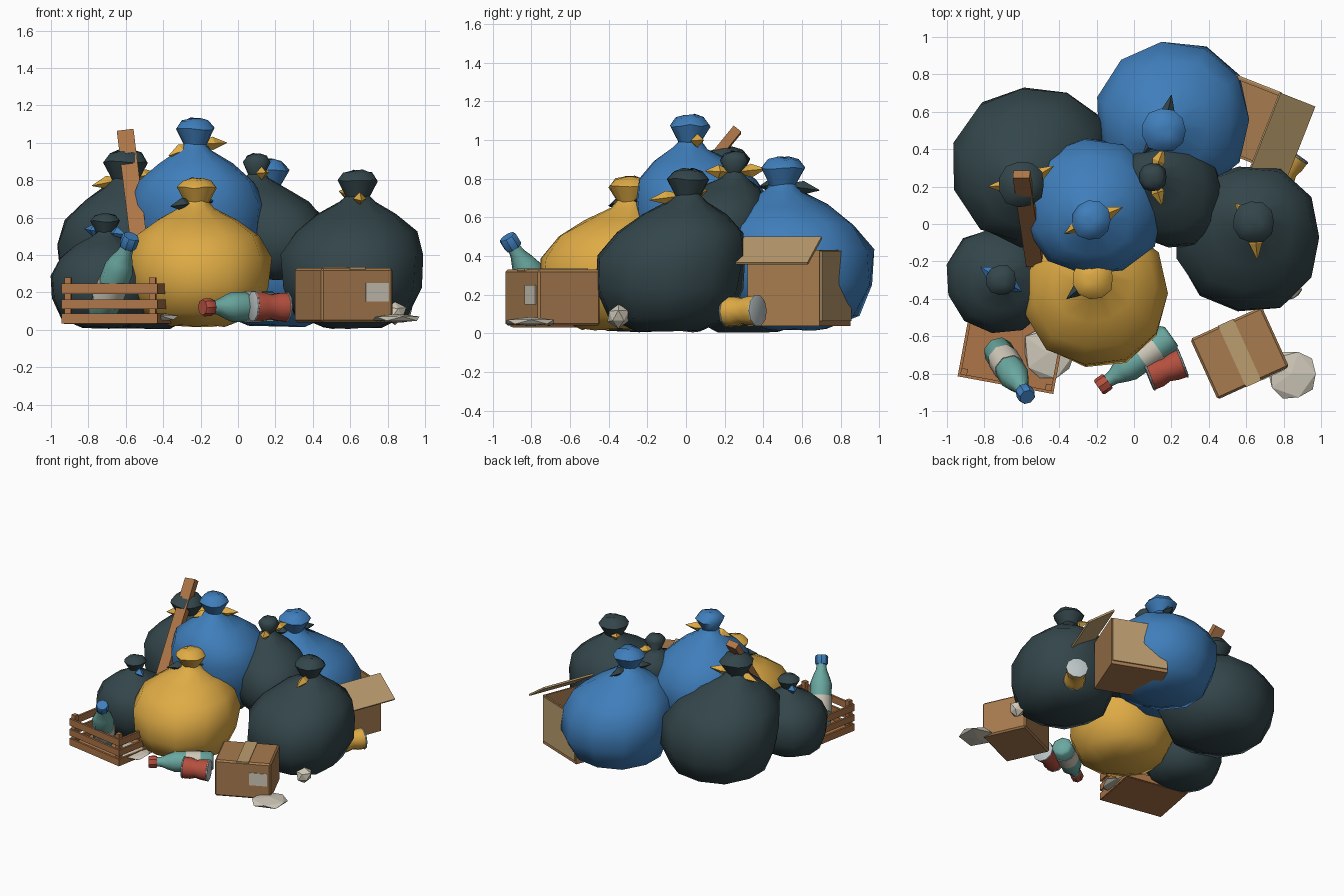
import bpy, bmesh, math, random
from mathutils import Vector, Matrix

if "Cube" in bpy.data.objects:
    bpy.data.objects.remove(bpy.data.objects["Cube"])
random.seed(4)
V = Vector
COL = dict(dark=(.033, .06, .068), blue=(.05, .21, .5), gold=(.74, .41, .06), card=(.39, .2, .078),
           tan=(.5, .34, .16), wood=(.42, .18, .065), teal=(.145, .39, .35), red=(.46, .08, .05),
           silver=(.5, .55, .56), cream=(.62, .58, .48))
MATS = {}
for k, c in COL.items():
    MATS[k] = bpy.data.materials.new(k)
    MATS[k].diffuse_color = (*c, 1)


def finish(bm, name, col, mat=Matrix(), smooth=0):
    bmesh.ops.recalc_face_normals(bm, faces=bm.faces[:])
    me = bpy.data.meshes.new(name)
    bm.to_mesh(me)
    bm.free()
    ob = bpy.data.objects.new(name, me)
    bpy.context.collection.objects.link(ob)
    ob.matrix_world = mat
    me.materials.append(MATS[col])
    if smooth:
        bpy.ops.object.select_all(action='DESELECT')
        ob.select_set(True)
        bpy.context.view_layer.objects.active = ob
        bpy.ops.object.shade_smooth_by_angle(angle=math.radians(smooth))
    return ob


def lathe(name, col, prof, n, mat=Matrix(), smooth=35, warp=None):
    """Spin (radius, height) points around z, capping both ends."""
    bm = bmesh.new()
    rings = []
    for r, z in prof:
        ring = []
        for i in range(n):
            a = 2 * math.pi * i / n
            p = V((r * math.cos(a), r * math.sin(a), z))
            ring.append(bm.verts.new(warp(p) if warp else p))
        rings.append(ring)
    for a, b in zip(rings, rings[1:]):
        for i in range(n):
            j = (i + 1) % n
            bm.faces.new((a[i], a[j], b[j], b[i]))
    bm.faces.new(rings[0][::-1])
    bm.faces.new(rings[-1])
    return finish(bm, name, col, mat, smooth)


def box(name, col, size, loc, mat=Matrix(), bevel=0):
    bm = bmesh.new()
    bmesh.ops.create_cube(bm, size=1, matrix=Matrix.Translation(loc) @ Matrix.Diagonal((*size, 1)))
    if bevel:
        bmesh.ops.bevel(bm, geom=bm.edges[:], offset=bevel, segments=1, affect='EDGES')
    return finish(bm, name, col, mat)


def along(a, b):
    """Frame at a with z pointing to b."""
    return Matrix.Translation(a) @ (V(b) - V(a)).to_track_quat('Z', 'Y').to_matrix().to_4x4()


def place(x, y, z, deg):
    return Matrix.Translation((x, y, z)) @ Matrix.Rotation(math.radians(deg), 4, 'Z')


# Tied bags: lumpy body, pinched neck, flared top, two tie ends
BAG = [(.4, .0), (.8, .085), (.97, .26), (1, .46), (.85, .61), (.56, .72), (.25, .8),
       (.17, .84), (.285, .935), (.2, .985), (.08, 1.0)]


def bag(name, col, tie, c, R, z0, z1, knot, tips):
    H = z1 - z0
    off = V((knot[0] - c[0], knot[1] - c[1], 0))

    def warp(p):
        t = p.z / H
        s = min(1, max(0, (t - .4) / .4))
        a = math.atan2(p.y, p.x)
        q = p * random.uniform(.97, 1.03) * (1 + .06 * abs(math.sin(2 * a)))
        return V((q.x, q.y, p.z + random.uniform(-.008, .008) * H)) + off * s
    lathe(name, col, [(r * R, z * H) for r, z in BAG], 11,
          Matrix.Translation((c[0], c[1], z0)), 60, warp)
    neck = V((*knot, z0 + .84 * H))
    for i, t in enumerate(tips):
        L = (V(t) - neck).length
        lathe(f"{name}_tie_end_{i}", tie, [(.012, .03), (.036, L * .55), (.002, L)], 4, along(neck, t), 0)


bag("back_left_bag", "dark", "gold", (-.53, .325), .42, .01, .96, (-.6, .21),
    [(-.78, .2, .77), (-.43, .31, .84)])
bag("back_blue_bag", "blue", "dark", (.215, .57), .4, .02, .91, (.16, .5),
    [(.2, .69, .74), (.05, .38, .76)])
bag("top_blue_bag", "blue", "gold", (-.21, .1), .36, .27, 1.13, (-.23, .02),
    [(-.37, -.05, .93), (-.06, .09, 1.0)])
bag("front_gold_bag", "gold", "dark", (-.205, -.385), .38, .02, .81, (-.22, -.29),
    [(-.36, -.4, .66), (-.11, -.19, .69)])
bag("right_bag", "dark", "gold", (.61, -.085), .385, .01, .85, (.64, .01),
    [(.66, -.19, .69), (.54, .11, .74)])
bag("middle_bag", "dark", "gold", (.22, .13), .265, .27, .94, (.1, .25),
    [(.15, .1, .84), (.16, .41, .85)])
bag("small_left_bag", "dark", "blue", (-.72, -.3), .28, .01, .62, (-.71, -.3),
    [(-.82, -.23, .54), (-.6, -.36, .51)])

# Leaning plank
a, b = V((-.53, -.21, .47)), V((-.605, .27, 1.05))
L = (b - a).length
box("plank", "wood", (.09, .05, L), (0, 0, L / 2),
    Matrix.Translation(a) @ Matrix.Rotation(math.radians(-7), 4, 'Y')
    @ Matrix.Rotation(math.radians(-39), 4, 'X'))

# Slatted crate
M = place(-.65, -.66, 0, -10.5)
W, D = .52, .41
box("crate_floor", "wood", (W - .02, D - .02, .02), (0, 0, .04), M)
for sx in (-1, 1):
    for sy in (-1, 1):
        box("crate_post", "wood", (.035, .035, .25), (sx * (W / 2 - .03), sy * (D / 2 - .03), .155), M)
for z, h in ((.06, .055), (.137, .05), (.22, .055)):
    for s in (-1, 1):
        box("crate_long_slat", "wood", (W, .016, h), (0, s * (D / 2 - .008), z), M)
        box("crate_short_slat", "wood", (.016, D - .032, h), (s * (W / 2 - .008), 0, z), M)


# Bottles with label and cap
def bottle(name, cap, base, top):
    m = along(base, top)
    L = (V(top) - V(base)).length
    r = .08
    lathe(name, "teal", [(r * .75, 0), (r, .04 * L), (r, .6 * L), (r * .8, .69 * L), (.04, .8 * L),
                         (.034, .9 * L)], 8, m, 50)
    lathe(name + "_label", "cream", [(r + .004, .2 * L), (r + .004, .42 * L)], 8, m, 50)
    lathe(name + "_cap", cap, [(.044, .87 * L), (.048, .89 * L), (.048, .98 * L), (.042, L)], 8, m)


bottle("crate_bottle", "blue", (-.735, -.665, .07), (-.57, -.925, .5))
bottle("lying_bottle", "red", (.2, -.6, .125), (-.19, -.875, .12))


# Dented cans
def can(name, col, a, b):
    m = along(a, b)
    L = (V(b) - V(a)).length
    r = .08
    lathe(name, col, [(r, .012), (r * .99, L * .3), (r * .84, L * .5), (r * .97, L * .72), (r, L - .012)],
          10, m, 50)
    for z in (0, L - .014):
        lathe(name + "_rim", "silver", [(r * .94, z), (r * 1.04, z + .004), (r * 1.04, z + .01),
                                        (r * .94, z + .014)], 10, m)


can("red_can", "red", (.075, -.815, .125), (.265, -.74, .12))
can("gold_can", "gold", (.755, .21, .112), (.865, .375, .118))

# Closed carton with tape and label
M = place(.565, -.69, 0, 24.5)
box("carton", "card", (.42, .355, .29), (0, 0, .185), M, .012)
box("carton_tape", "tan", (.09, .361, .012), (0, 0, .329), M)
box("carton_label", "cream", (.135, .006, .1), (.115, -.179, .2), M)

# Open carton with folded flaps, partly buried in the back bag
M = place(.52, .585, 0, -21.5)
W, D, T = .44, .4, .014
box("open_carton_floor", "card", (W, D, T), (0, 0, .045), M)
for s in (-1, 1):
    box("open_carton_side", "card", (T, D, .39), (s * (W - T) / 2, 0, .235), M)
    box("open_carton_end", "card", (W, T, .39), (0, s * (D - T) / 2, .235), M)
box("open_carton_back_flap", "tan", (W - .02, .01, .36), (0, D / 2 + .004, .245), M)
F = M @ Matrix.Translation((W / 2 - .02, -.01, .495)) @ Matrix.Rotation(math.radians(34), 4, 'Y')
box("open_carton_flap", "tan", (.24, .43, T), (.12, 0, 0), F)


# Crumpled paper
def paper(name, c, r, h):
    bm = bmesh.new()
    bmesh.ops.create_icosphere(bm, subdivisions=1, radius=1)
    for v in bm.verts:
        v.co *= random.uniform(.88, 1.1)
        v.co = V((v.co.x * r, v.co.y * r, v.co.z * h))
    finish(bm, name, "cream", Matrix.Translation(c))


paper("flat_paper_right", (.84, -.8, .06), .15, .025)
paper("flat_paper_left", (-.46, -.69, .065), .155, .025)
paper("paper_ball_right", (.84, -.35, .09), .062, .06)

for m in bpy.data.materials:
    if m.users and not m.is_grease_pencil:
        m.use_nodes = True
        m.node_tree.nodes["Principled BSDF"].inputs["Base Color"].default_value = m.diffuse_color
